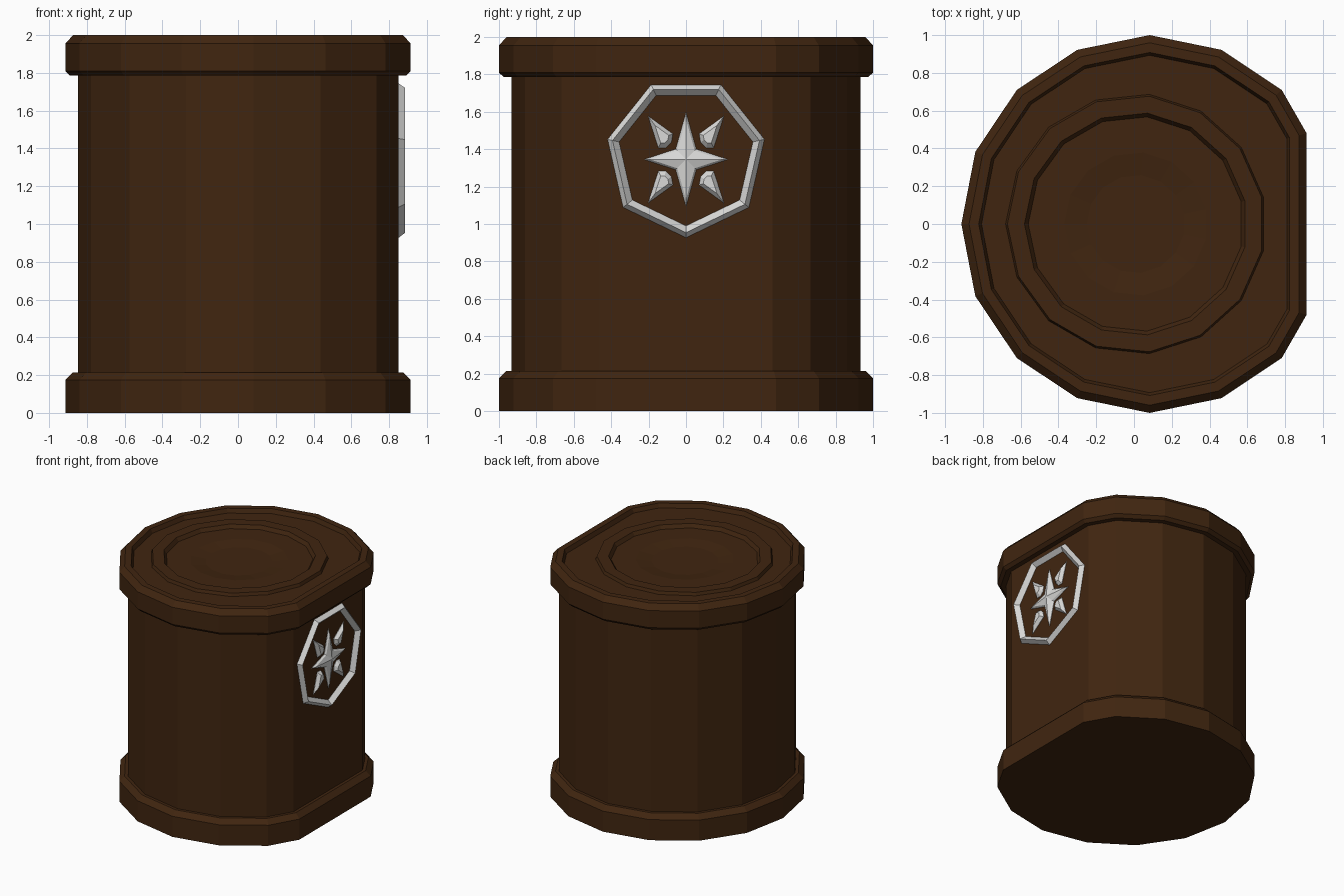
import bpy, bmesh, math
from mathutils import Vector

if "Cube" in bpy.data.objects:
    bpy.data.objects.remove(bpy.data.objects["Cube"])


def material(name, color):
    m = bpy.data.materials.new(name)
    m.diffuse_color = (*color, 1)
    m.use_nodes = True
    m.node_tree.nodes["Principled BSDF"].inputs["Base Color"].default_value = m.diffuse_color
    return m


BROWN = material("dark brown wood", (0.051, 0.0185, 0.005))
SILVER = material("light silver", (0.70, 0.70, 0.69))

# 15-sided outline with one flattened side towards +x
half = [(-.914, 0), (-.84, .382), (-.62, .71), (-.30, .922),
        (.083, 1), (.463, .922), (.782, .71), (.914, .48)]
OUTLINE = half + [(x, -y) for x, y in reversed(half[1:])]


def inset(d):
    """Outline moved inwards by d, keeping the sides parallel."""
    n, out = len(OUTLINE), []
    for i in range(n):
        a, b, c = (Vector(OUTLINE[(i + k) % n]) for k in (-1, 0, 1))
        u, v = (b - a).normalized(), (c - b).normalized()
        n1, n2 = Vector((u.y, -u.x)), Vector((v.y, -v.x))
        out.append(b + (n1 + n2) * d / (1 + n1.dot(n2)))
    return out


def ring(r):
    """15-sided ring lined up with the outline corners."""
    return [(.01 + r * math.cos(math.pi - k * math.tau / 15),
             r * math.sin(math.pi - k * math.tau / 15)) for k in range(15)]


def add_object(name, bm, mat):
    bmesh.ops.recalc_face_normals(bm, faces=bm.faces)
    me = bpy.data.meshes.new(name)
    bm.to_mesh(me)
    bm.free()
    me.materials.append(mat)
    ob = bpy.data.objects.new(name, me)
    bpy.context.collection.objects.link(ob)
    return ob


def loft(bm, loops, cap_start=True, cap_end=True, closed=False):
    """Join 3D loops of equal length with quads."""
    rows = [[bm.verts.new(p) for p in loop] for loop in loops]
    pairs = list(zip(rows, rows[1:])) + ([(rows[-1], rows[0])] if closed else [])
    for a, b in pairs:
        for i in range(len(a)):
            j = (i + 1) % len(a)
            bm.faces.new((a[i], a[j], b[j], b[i]))
    if cap_start and not closed:
        bm.faces.new(rows[0])
    if cap_end and not closed:
        bm.faces.new(rows[-1])


def turned(name, sections):
    bm = bmesh.new()
    loft(bm, [[(p[0], p[1], z) for p in pts] for pts, z in sections])
    return add_object(name, bm, BROWN)


# Base, body and lid with its recessed rings
turned("base_rim", [(inset(0), 0), (inset(0), .175), (inset(.04), .215),
                    (inset(.09), .215)])
turned("body", [(inset(.065), .15), (inset(.065), 1.85)])
turned("lid", [(inset(.09), 1.785), (inset(.025), 1.785), (inset(0), 1.81),
               (inset(0), 1.955), (inset(.04), 2), (inset(.09), 2),
               (inset(.105), 1.965), (ring(.69), 1.965), (ring(.68), 1.99),
               (ring(.59), 1.99), (ring(.57), 1.96), (ring(.38), 1.96),
               (ring(.26), 1.945)])

# Emblem on the flat side: heptagon frame with a ridge
X0, X1 = .84, .885


def heptagon(r, x):
    return [(x, r * math.sin(k * math.tau / 7), 1.357 - r * math.cos(k * math.tau / 7))
            for k in range(7)]


bm = bmesh.new()
loft(bm, [heptagon(.43, X0), heptagon(.43, .85), heptagon(.403, X1),
          heptagon(.367, .85), heptagon(.367, X0)], closed=True)
add_object("emblem_frame", bm, SILVER)


# Emblem shapes rise from an outline to a smaller top
def raised(bm, pts, steps, center=(0, 0)):
    cy, cz = center
    loft(bm, [[(x, cy + (y - cy) * s, 1.345 + cz + (z - cz) * s) for y, z in pts]
              for s, x in steps])


# Four-pointed star
star = []
for k in range(4):
    a = k * math.pi / 2
    r = .225 if k % 2 == 0 else .252
    star.append((r * math.cos(a), r * math.sin(a)))
    star.append((.078 * math.cos(a + math.pi / 4), .078 * math.sin(a + math.pi / 4)))
bm = bmesh.new()
raised(bm, star, [(1, X0), (1, .852), (.85, .865), (.02, X1)])
add_object("emblem_star", bm, SILVER)

# Four diagonal darts
dart = [(.203, .233), (.07, .137), (.078, .092), (.108, .062), (.148, .062)]
bm = bmesh.new()
for sy in (1, -1):
    for sz in (1, -1):
        raised(bm, [(y * sy, z * sz) for y, z in dart],
               [(1, X0), (1, .852), (.55, .878)], (.12 * sy, .12 * sz))
add_object("emblem_darts", bm, SILVER)
